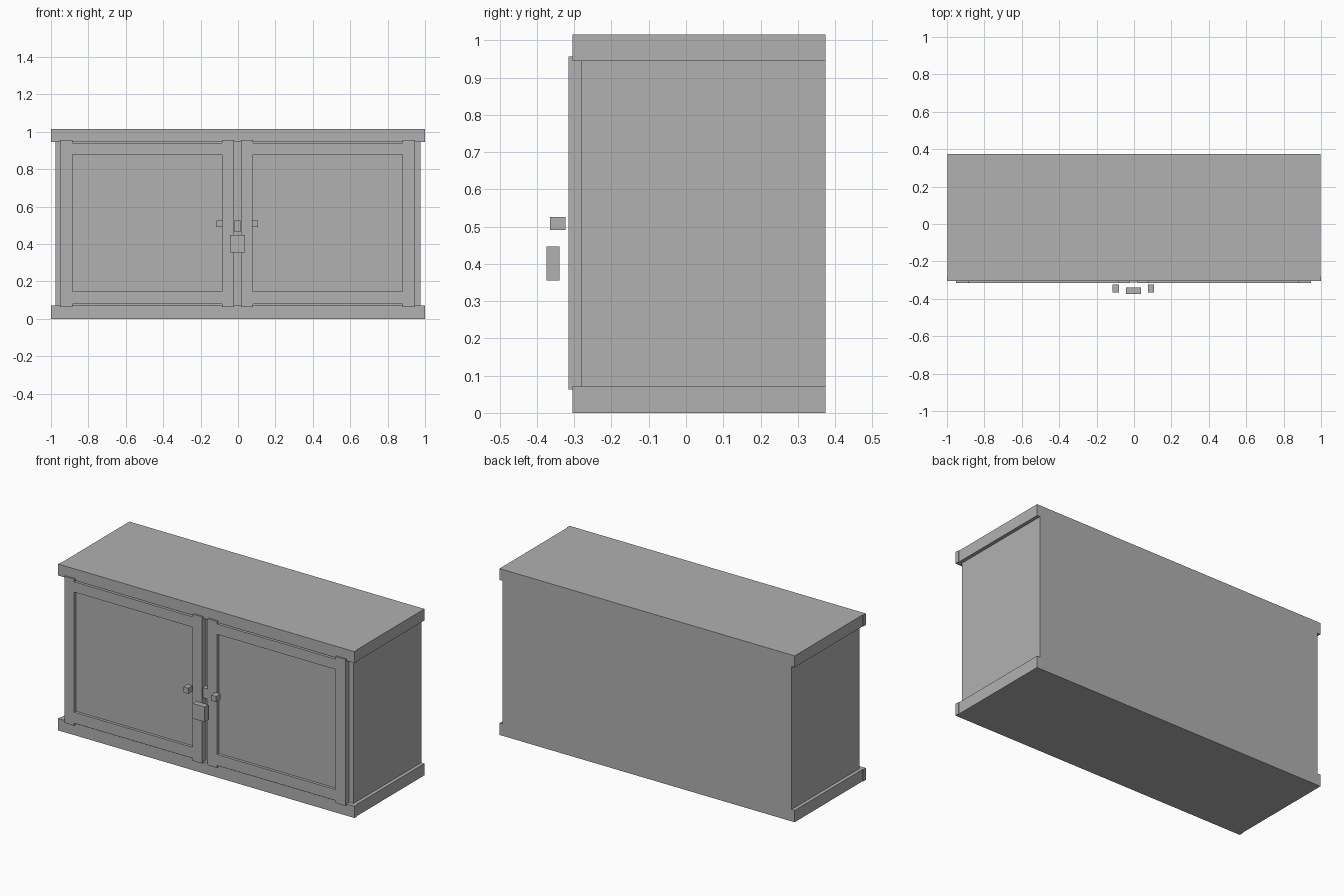
import bpy

cube = bpy.data.objects.get("Cube")
if cube:
    bpy.data.objects.remove(cube, do_unlink=True)

grey = bpy.data.materials.new("plain grey")
grey.use_nodes = True
COLOUR = (0.44, 0.44, 0.44, 1)
grey.diffuse_color = COLOUR
grey.node_tree.nodes["Principled BSDF"].inputs["Base Color"].default_value = COLOUR


def box(name, x, y, z):
    """Add a box from (low, high) ranges on each axis."""
    bpy.ops.mesh.primitive_cube_add(size=1, location=[sum(r) / 2 for r in (x, y, z)])
    obj = bpy.context.object
    obj.name = name
    obj.data.name = name
    obj.scale = [r[1] - r[0] for r in (x, y, z)]
    bpy.ops.object.transform_apply(location=False, rotation=False, scale=True)
    obj.data.materials.append(grey)
    return obj


BACK, BODY_FRONT, TRIM_FRONT = 0.375, -0.28, -0.305
DOOR_FRONT, PANEL_FRONT = -0.315, -0.298
CENTRE = -0.003

# Cabinet body
box("cabinet_body", (-0.975, 0.975), (BODY_FRONT, BACK), (0.05, 0.97))

# Top and base boards, each with a slightly wider front trim
for name, z in (("base", (0, 0.072)), ("top", (0.945, 1.015))):
    box(name + "_board", (-0.996, 0.996), (BODY_FRONT, BACK), z)
    box(name + "_front_trim", (-1, 1), (TRIM_FRONT, BODY_FRONT), z)

# Pair of framed doors with knobs
for side, s in (("left", 1), ("right", -1)):
    def span(a, b):
        return tuple(sorted((CENTRE + s * a, CENTRE + s * b)))

    frame_y = (DOOR_FRONT, BODY_FRONT)
    box(side + "_door_panel", span(0.05, 0.92), (PANEL_FRONT, BODY_FRONT), (0.1, 0.92))
    box(side + "_door_outer_stile", span(0.882, 0.948), frame_y, (0.063, 0.957))
    box(side + "_door_inner_stile", span(0.018, 0.083), frame_y, (0.063, 0.957))
    box(side + "_door_bottom_rail", span(0.083, 0.882), frame_y, (0.078, 0.145))
    box(side + "_door_top_rail", span(0.083, 0.882), frame_y, (0.878, 0.941))
    box(side + "_door_knob", span(0.077, 0.111), (-0.365, -0.323), (0.491, 0.526))

# Latch in the gap between the doors, and the padlock in front
box("latch", (CENTRE - 0.016, CENTRE + 0.016), (-0.312, BODY_FRONT), (0.465, 0.526))
box("padlock", (CENTRE - 0.041, CENTRE + 0.041), (-0.375, -0.34), (0.355, 0.447))
